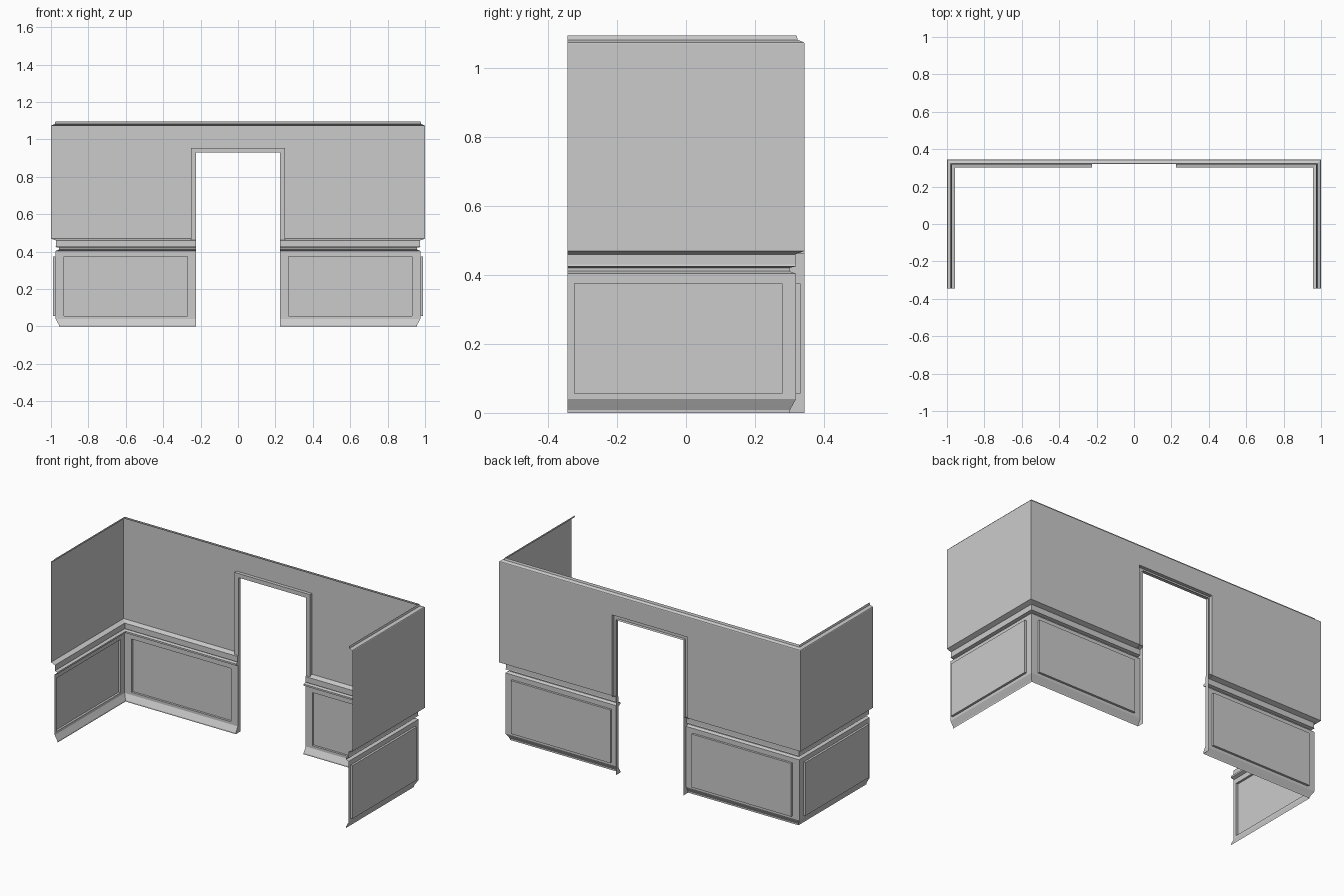
import bpy, bmesh
from mathutils import Vector

if "Cube" in bpy.data.objects:
    bpy.data.objects.remove(bpy.data.objects["Cube"])

W, D = 1.0, 0.344          # outer half width and half depth
DOOR, HEAD = 0.225, 0.93   # door half width and height
TRIM, RAISE = 0.025, 0.02  # door trim width and projection
ROOM = Vector((0, 0, 0.55))


def build(name, quads):
    """Make a mirrored sheet object whose faces look into the room."""
    bm = bmesh.new()
    for pts in quads:
        f = bm.faces.new([bm.verts.new(p) for p in pts])
        f.normal_update()
        if f.normal.dot(ROOM - f.calc_center_median()) < 0:
            f.normal_flip()
    bmesh.ops.remove_doubles(bm, verts=bm.verts, dist=0.0001)
    me = bpy.data.meshes.new(name)
    bm.to_mesh(me)
    bm.free()
    ob = bpy.data.objects.new(name, me)
    bpy.context.collection.objects.link(ob)
    m = ob.modifiers.new("mirror", 'MIRROR')
    m.use_clip = True
    m.merge_threshold = 0.0001
    return ob


def strips(rows):
    """Quads between neighbouring rows of points."""
    return [(a[i], a[i + 1], b[i + 1], b[i])
            for a, b in zip(rows, rows[1:]) for i in range(len(a) - 1)]


def sweep(profile, x0):
    """Run an (inward offset, z) profile along the back and side wall."""
    return strips([[(x0, D - d, z), (W - d, D - d, z), (W - d, -D, z)]
                   for d, z in profile])


def panel(place, outer, inner, depth, recess):
    """Frame, reveal and recessed field; place(u, d, z) maps to space."""
    def ring(r, d):
        u0, u1, z0, z1 = r
        return [place(u, d, z) for u, z in
                ((u0, z0), (u1, z0), (u1, z1), (u0, z1), (u0, z0))]
    back = ring(inner, recess)
    return strips([ring(outer, depth), ring(inner, depth), back]) + [back[:4]]


def back_wall(u, d, z):
    return (u, D - d, z)


def side_wall(u, d, z):
    return (W - d, u, z)


crown = [(0.023, 1.095), (0.02, 1.082), (0.002, 1.075), (0, 1.072)]
rail = [(0, 0.47), (0.027, 0.46), (0.027, 0.43), (0.025, 0.425),
        (0.043, 0.421), (0.043, 0.411), (0.025, 0.404)]
base = [(0.025, 0.04), (0.035, 0.022), (0.043, 0.008), (0.043, 0)]

# crown moulding
build("crown_moulding", sweep(crown, 0))

# upper walls around the doorway
e, top, low, h = DOOR + TRIM, 1.072, 0.47, HEAD + TRIM
upper = [[back_wall(u, 0, z) for u, z in r] for r in (
    ((0, h), (e, h), (e, top), (0, top)),
    ((e, low), (W, low), (W, h), (W, top), (e, top), (e, h)))]
upper.append([side_wall(u, 0, z) for u, z in
              ((-D, low), (D, low), (D, top), (-D, top))])
build("upper_walls", upper)

# door trim, a raised channel around the opening
build("door_trim", strips([
    [back_wall(DOOR + w, d, 0.462), back_wall(DOOR + w, d, HEAD + w),
     back_wall(0, d, HEAD + w)]
    for w, d in ((TRIM, 0), (TRIM, RAISE), (0, RAISE), (0, 0))]))

# chair rail and baseboard
build("chair_rail", sweep(rail, DOOR))
build("baseboard", sweep(base, DOOR))

# recessed wainscot panels
wd = 0.025
build("wainscot_panels",
      panel(back_wall, (DOOR, W - wd, 0.04, 0.404), (0.27, 0.93, 0.056, 0.375), wd, 0.012)
      + panel(side_wall, (-D, D - wd, 0.04, 0.404), (-0.325, 0.28, 0.056, 0.375), wd, 0.012))

# lower door jambs closing the wainscot ends
build("door_jamb", [[back_wall(DOOR, d, z) for d, z in rail + base + [(0, 0)]]])
